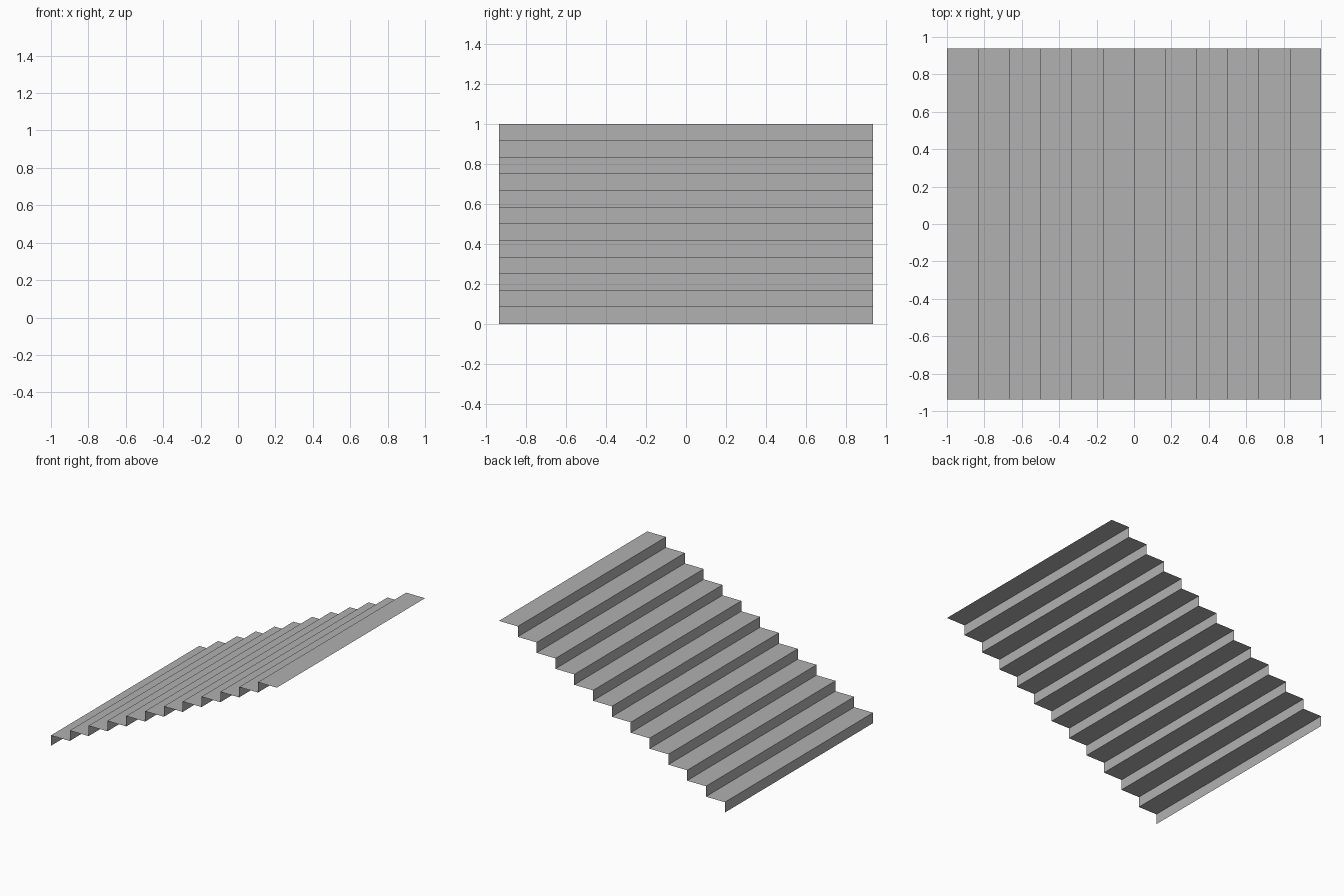
import bpy, bmesh

if "Cube" in bpy.data.objects:
    bpy.data.objects.remove(bpy.data.objects["Cube"])

STEPS = 12
RUN, RISE = 2 / STEPS, 1 / STEPS
HALF_WIDTH = 0.9375

# Zigzag side profile: riser then tread for every step
profile = [(-1.0, 0.0)]
for i in range(STEPS):
    z = (i + 1) * RISE
    profile += [(-1 + i * RUN, z), (-1 + (i + 1) * RUN, z)]

# Open, paper-thin stair surface swept across the width
bm = bmesh.new()
rows = [[bm.verts.new((x, y, z)) for y in (-HALF_WIDTH, HALF_WIDTH)] for x, z in profile]
for (a, b), (c, d) in zip(rows, rows[1:]):
    bm.faces.new((a, c, d, b))

mesh = bpy.data.meshes.new("stair_steps")
bm.to_mesh(mesh)
bm.free()

# Darker grey surface
grey = bpy.data.materials.new("dark_grey")
grey.diffuse_color = (0.44, 0.44, 0.44, 1)
grey.use_nodes = True
grey.node_tree.nodes["Principled BSDF"].inputs["Base Color"].default_value = grey.diffuse_color
mesh.materials.append(grey)

bpy.context.collection.objects.link(bpy.data.objects.new("stair_steps", mesh))
